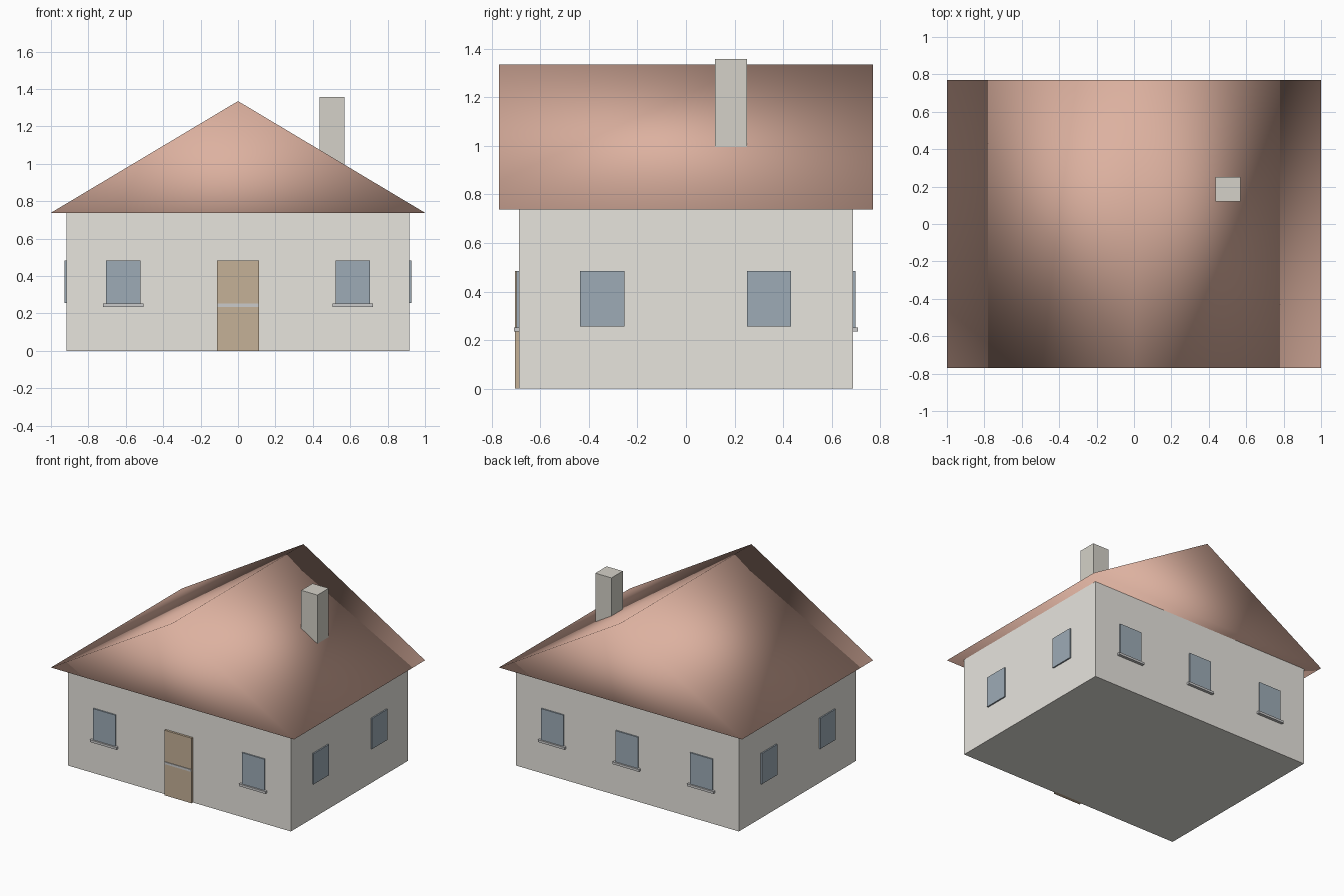
import bpy, bmesh

if "Cube" in bpy.data.objects:
    bpy.data.objects.remove(bpy.data.objects["Cube"])


def material(name, rgb):
    m = bpy.data.materials.new(name)
    m.diffuse_color = (*rgb, 1)
    m.use_nodes = True
    m.node_tree.nodes["Principled BSDF"].inputs["Base Color"].default_value = m.diffuse_color
    return m


PLASTER = material("plaster", (0.80, 0.78, 0.73))
STONE = material("stone", (0.66, 0.64, 0.58))
TILE = material("tile", (0.72, 0.44, 0.35))
GLASS = material("glass", (0.34, 0.41, 0.47))
WOOD = material("wood", (0.56, 0.44, 0.31))


def finish(name, bm, mat):
    bmesh.ops.recalc_face_normals(bm, faces=bm.faces)
    mesh = bpy.data.meshes.new(name)
    bm.to_mesh(mesh)
    bm.free()
    if mat:
        mesh.materials.append(mat)
    ob = bpy.data.objects.new(name, mesh)
    bpy.context.collection.objects.link(ob)
    return ob


def box(name, x, y, z, mat=None):
    """Box from (min, max) ranges on each axis."""
    bm = bmesh.new()
    bmesh.ops.create_cube(bm, size=1)
    for v in bm.verts:
        v.co = [(r[0] + r[1]) / 2 + c * (r[1] - r[0]) for r, c in zip((x, y, z), v.co)]
    return finish(name, bm, mat)


WX, WY, EAVE = 0.917, 0.688, 0.738

# Walls and chimney
box("walls", (-WX, WX), (-WY, WY), (0, EAVE), PLASTER)
box("chimney", (0.437, 0.57), (0.119, 0.252), (0.90, 1.357), STONE)

# Roof: closed gable prism, smooth shaded all over
bm = bmesh.new()
profile = [bm.verts.new((x, -0.77, z)) for x, z in ((-1, EAVE), (1, EAVE), (0, 1.335))]
gable = bm.faces.new(profile)
ext = bmesh.ops.extrude_face_region(bm, geom=[gable], use_keep_orig=True)
for v in ext["geom"]:
    if isinstance(v, bmesh.types.BMVert):
        v.co.y = 0.77
roof = finish("roof", bm, TILE)
for p in roof.data.polygons:
    p.use_smooth = True

# Front door
box("front_door", (-0.112, 0.112), (-0.704, -WY + 0.01), (0, 0.484), WOOD)

# Front and back windows with sills (the middle front one sits behind the door)
for side, s in (("front", -1), ("back", 1)):
    for i, x in enumerate((-0.613, 0, 0.613)):
        out = lambda d: sorted((s * (WY - 0.01), s * (WY + d)))
        if s > 0 or x:
            box(f"{side}_window_{i + 1}", (x - 0.092, x + 0.092), out(0.01), (0.25, 0.484), GLASS)
        box(f"{side}_sill_{i + 1}", (x - 0.109, x + 0.109), out(0.021), (0.235, 0.252))

# Side windows
for side, s in (("left", -1), ("right", 1)):
    for i, y in enumerate((-0.345, 0.342)):
        box(f"{side}_window_{i + 1}", sorted((s * (WX - 0.01), s * (WX + 0.01))),
            (y - 0.091, y + 0.091), (0.256, 0.484), GLASS)
